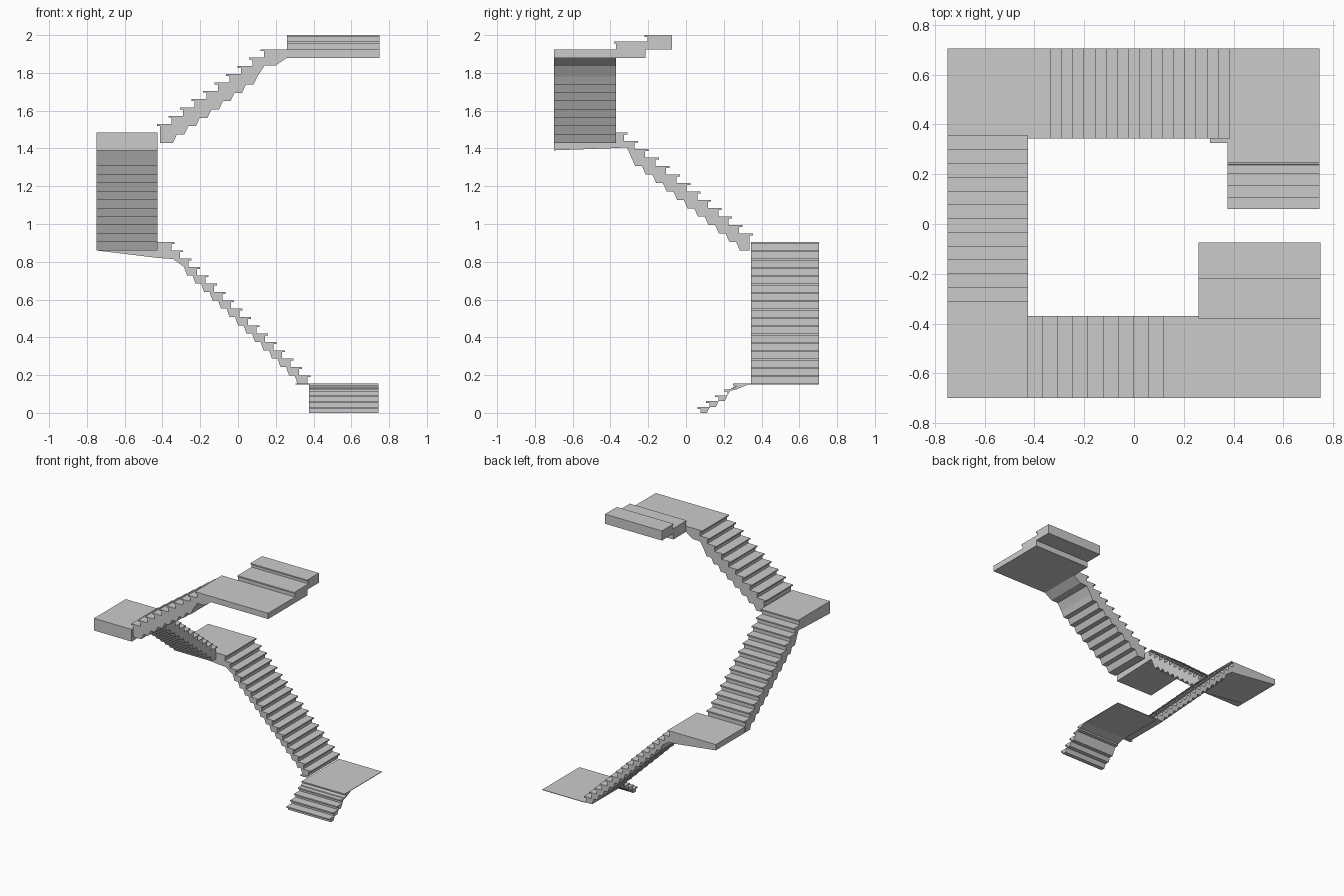
import bpy, bmesh

if "Cube" in bpy.data.objects:
    bpy.data.objects.remove(bpy.data.objects["Cube"])

def prism(name, profile, axis, lo, hi):
    """Extrude a side profile (along, z); axis is the profile's horizontal axis."""
    bm = bmesh.new()
    def P(s, z, w):
        return (s, w, z) if axis == 'x' else (w, s, z)
    a = [bm.verts.new(P(s, z, lo)) for s, z in profile]
    b = [bm.verts.new(P(s, z, hi)) for s, z in profile]
    n = len(a)
    bm.faces.new(a)
    bm.faces.new(b[::-1])
    for i in range(n):
        j = (i + 1) % n
        bm.faces.new((a[j], a[i], b[i], b[j]))
    bmesh.ops.recalc_face_normals(bm, faces=bm.faces)
    bmesh.ops.triangulate(bm, faces=[f for f in bm.faces if len(f.verts) > 4])
    me = bpy.data.meshes.new(name)
    bm.to_mesh(me)
    bm.free()
    ob = bpy.data.objects.new(name, me)
    bpy.context.collection.objects.link(ob)
    return ob

def slab(name, x0, x1, y0, y1, z0, z1):
    return prism(name, [(x0, z0), (x1, z0), (x1, z1), (x0, z1)], 'x', y0, y1)

def flight(name, axis, start, sign, lo, hi, z0, z1, n, tread, under_s, under_z, tail,
           nose=0.018, lip=0.01):
    """Stair flight with nosed treads and a serrated underside."""
    r = (z1 - z0) / n
    top = []
    for i in range(n):
        s, z = i * tread, z0 + (i + 1) * r
        top += [(s + nose, z - r), (s + nose, z - lip), (s, z - lip), (s, z)]
    top.append((tail[-1][0], z1))
    under = [(nose, under_z)] if under_z < z0 else []
    k = 0
    while True:
        s, z = under_s + k * tread, under_z + k * r
        if s + 0.35 * tread >= tail[0][0] or z + r >= tail[0][1]:
            break
        under += [(s, z), (s + 0.35 * tread, z + r)]
        k += 1
    under += [p for p in tail if p != (tail[-1][0], z1)]
    pts = [(start + sign * s, z) for s, z in top + under[::-1]]
    return prism(name, pts, axis, lo, hi)

# Flights, from the ground up
flight("flight_1", 'y', 0.06, 1, 0.375, 0.745, 0.0, 0.155, 5, 0.047,
       0.05, 0.0, [(0.18, 0.13), (0.28, 0.155)])
flight("flight_2", 'x', 0.385, -1, 0.343, 0.705, 0.155, 0.905, 17, 0.045,
       0.07, 0.155, [(0.73, 0.815), (0.805, 0.82)])
flight("flight_3", 'y', 0.355, -1, -0.75, -0.425, 0.905, 1.485, 13, 0.0554,
       0.07, 0.86, [(0.668, 1.405), (0.725, 1.403)])
flight("flight_4", 'x', -0.43, 1, -0.70, -0.37, 1.485, 1.925, 10, 0.061,
       0.085, 1.43, [(0.57, 1.838), (0.63, 1.84), (0.69, 1.88)])

# Landings
slab("landing_1", 0.375, 0.745, 0.34, 0.705, 0.151, 0.155)
slab("landing_1_corner", 0.305, 0.376, 0.325, 0.345, 0.151, 0.155)
prism("landing_2", [(-0.75, 0.86), (-0.42, 0.82), (-0.42, 0.905), (-0.75, 0.905)],
      'x', 0.343, 0.705)
prism("landing_3", [(-0.70, 1.39), (-0.37, 1.402), (-0.37, 1.485), (-0.70, 1.485)],
      'y', -0.75, -0.425)
slab("landing_4", 0.26, 0.75, -0.70, -0.37, 1.88, 1.925)

# Two broad top steps with nosing
prism("top_steps", [(-0.37, 1.88), (-0.215, 1.88), (-0.215, 1.925), (-0.075, 1.925),
                    (-0.075, 2.0), (-0.22, 2.0), (-0.22, 1.99), (-0.205, 1.99),
                    (-0.205, 1.965), (-0.38, 1.965), (-0.38, 1.955), (-0.37, 1.955)],
      'y', 0.26, 0.75)
